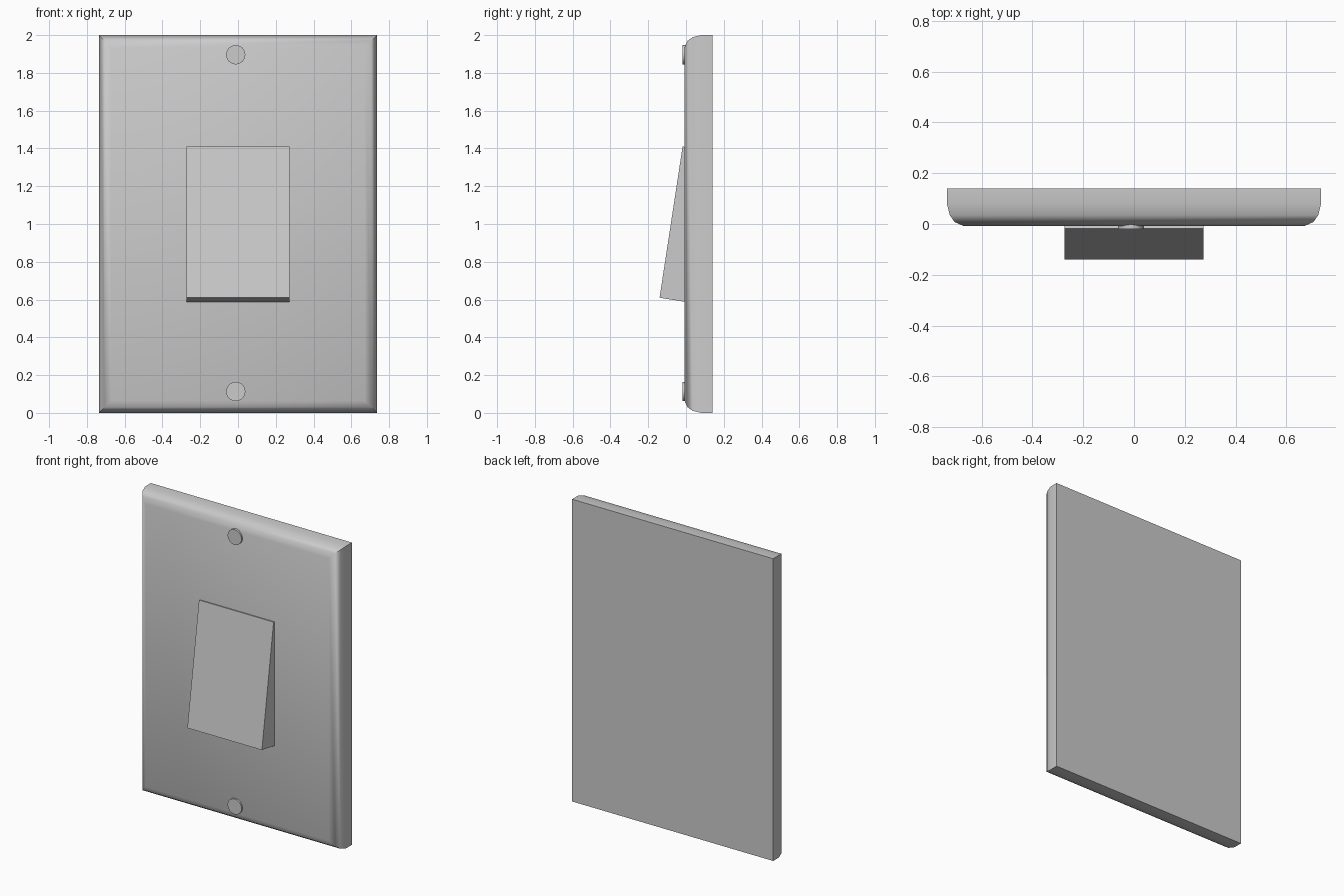
import bpy, bmesh
from math import pi
from mathutils import Matrix

if "Cube" in bpy.data.objects:
    bpy.data.objects.remove(bpy.data.objects["Cube"])

HALF_W, HEIGHT = 0.736, 2.0


def add_object(name, bm, smooth=False):
    bmesh.ops.recalc_face_normals(bm, faces=bm.faces)
    mesh = bpy.data.meshes.new(name)
    bm.to_mesh(mesh)
    bm.free()
    ob = bpy.data.objects.new(name, mesh)
    bpy.context.collection.objects.link(ob)
    if smooth:
        bpy.ops.object.select_all(action='DESELECT')
        ob.select_set(True)
        bpy.context.view_layer.objects.active = ob
        bpy.ops.object.shade_smooth_by_angle(angle=pi / 5)
    return ob


# Wall plate: rectangular loops following the rounded edge (inset, y)
bm = bmesh.new()
profile = [(0, 0.14), (0, 0.08), (0.011, 0.035), (0.03, 0.008), (0.065, -0.008)]
rings = []
for inset, y in profile:
    x, low, high = HALF_W - inset, inset, HEIGHT - inset
    rings.append([bm.verts.new(p) for p in
                  ((-x, y, low), (x, y, low), (x, y, high), (-x, y, high))])
for a, b in zip(rings, rings[1:]):
    for i in range(4):
        j = (i + 1) % 4
        bm.faces.new((a[i], a[j], b[j], b[i]))
bm.faces.new(rings[0])
bm.faces.new(rings[-1])
add_object("wall_plate", bm, smooth=True)

# Rocker: tilted wedge, its back edge sunk into the plate
bm = bmesh.new()
side = [(0.0, 1.407), (-0.018, 1.41), (-0.14, 0.61), (0.0, 0.587)]
face = bm.faces.new([bm.verts.new((-0.273, y, z)) for y, z in side])
ext = bmesh.ops.extrude_face_region(bm, geom=[face])
bmesh.ops.translate(bm, vec=(0.546, 0, 0),
                    verts=[v for v in ext['geom'] if isinstance(v, bmesh.types.BMVert)])
add_object("rocker_switch", bm)

# Screw heads: shallow round discs above and below the rocker
for name, z in (("upper_screw", 1.896), ("lower_screw", 0.113)):
    bm = bmesh.new()
    bmesh.ops.create_cone(bm, cap_ends=True, segments=24, radius1=0.051, radius2=0.051,
                          depth=0.02,
                          matrix=Matrix.Translation((-0.012, -0.009, z)) @ Matrix.Rotation(pi / 2, 4, 'X'))
    add_object(name, bm, smooth=True)
